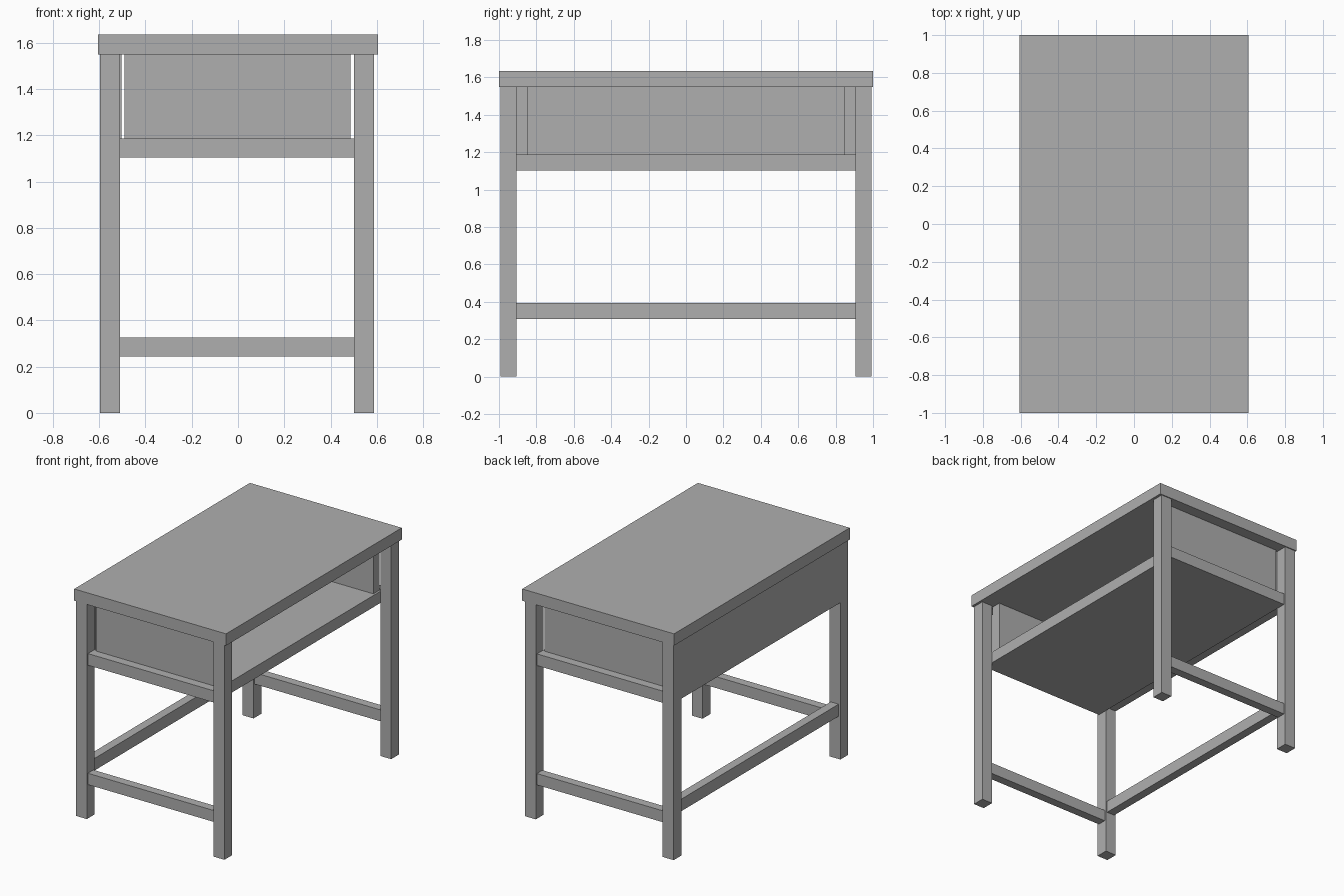
import bpy

cube = bpy.data.objects.get("Cube")
if cube:
    bpy.data.objects.remove(cube, do_unlink=True)

grey = bpy.data.materials.new("plain_grey")
grey.use_nodes = True
colour = (0.43, 0.43, 0.43, 1)
grey.diffuse_color = colour
grey.node_tree.nodes["Principled BSDF"].inputs["Base Color"].default_value = colour


def board(name, x, y, z):
    """Box spanning the given (low, high) range on each axis."""
    bpy.ops.mesh.primitive_cube_add(size=1)
    obj = bpy.context.object
    obj.name = name
    for v in obj.data.vertices:
        for axis, (low, high) in enumerate((x, y, z)):
            v.co[axis] = high if v.co[axis] > 0 else low
    obj.data.materials.append(grey)
    return obj


LEG_LEFT = (0.502, 0.587)
LEG_RIGHT = (-0.597, -0.51)
INNER_X = (-0.51, 0.502)
INNER_Y = (-0.905, 0.905)
TOP_Z = 1.55
SHELF_Z = (1.103, 1.187)

# Table top and the open shelf under it
board("table_top", (-0.605, 0.605), (-1, 1), (TOP_Z, 1.635))
board("shelf", INNER_X, (-0.98, 0.98), SHELF_Z)

# Parts repeated at the front and the back
for end, s in (("front", -1), ("back", 1)):
    def span(inner, outer):
        return tuple(sorted((s * inner, s * outer)))

    for side, x in (("left", LEG_LEFT), ("right", LEG_RIGHT)):
        board(f"{end}_{side}_leg", x, span(0.905, 0.993), (0, TOP_Z))
    board(f"{end}_panel", (-0.49, 0.487), span(0.845, 0.917), (SHELF_Z[1], TOP_Z))
    board(f"{end}_stretcher", INNER_X, span(0.917, 0.98), (0.243, 0.325))

# Closed side and its long stretcher
board("side_panel", (-0.597, -0.503), INNER_Y, (1.13, TOP_Z))
board("side_stretcher", (-0.583, -0.52), INNER_Y, (0.308, 0.395))
